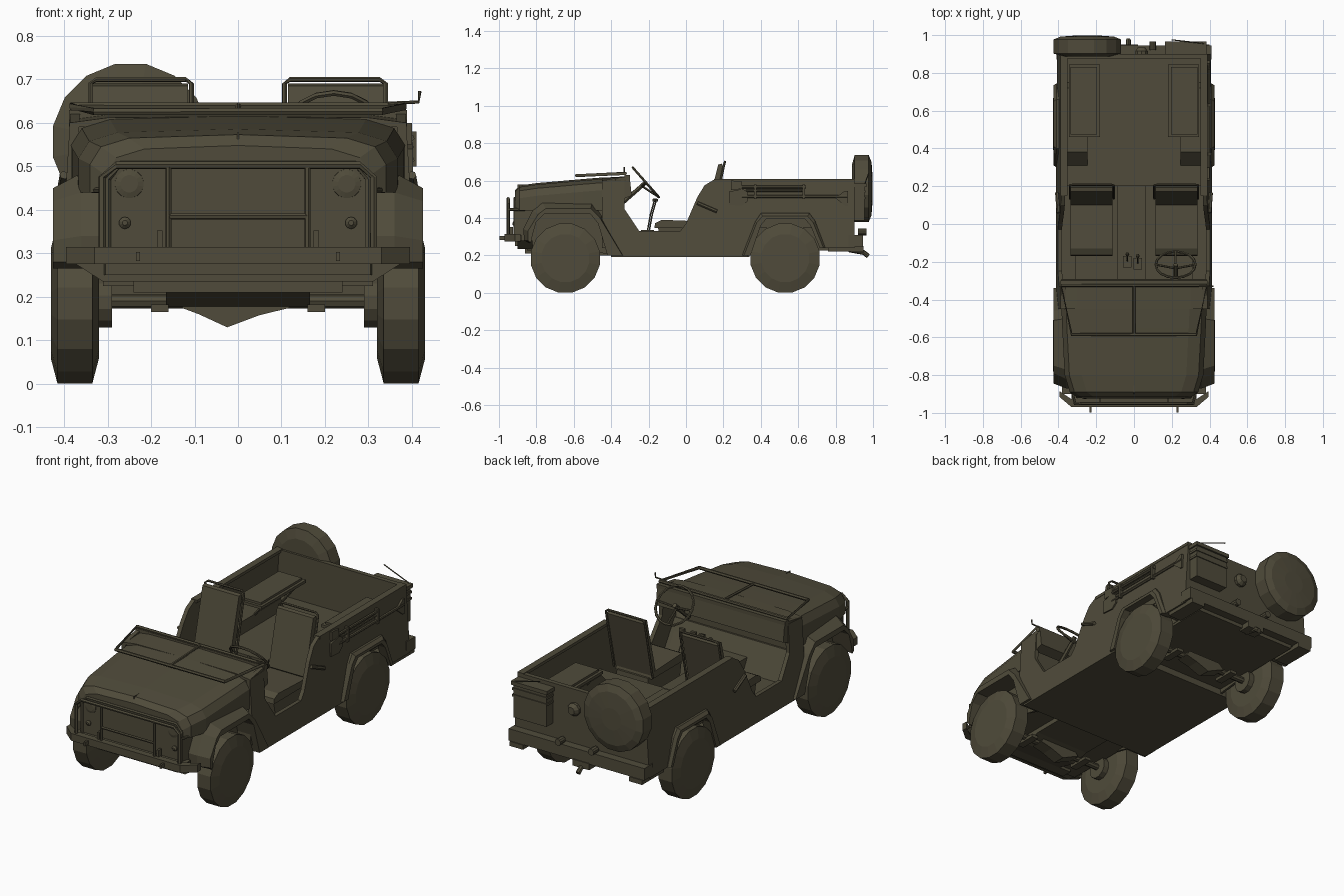
import bpy, bmesh, math
from mathutils import Vector

olive = bpy.data.materials.new("olive_drab")
olive.diffuse_color = (0.08, 0.071, 0.043, 1)


def finish(name, bm):
    bmesh.ops.remove_doubles(bm, verts=bm.verts, dist=1e-5)
    bmesh.ops.recalc_face_normals(bm, faces=bm.faces)
    me = bpy.data.meshes.new(name)
    bm.to_mesh(me)
    bm.free()
    me.materials.append(olive)
    ob = bpy.data.objects.new(name, me)
    bpy.context.collection.objects.link(ob)
    return ob


def loft(name, rings, caps=True):
    """Skin a list of equal-length closed rings."""
    bm = bmesh.new()
    vs = [[bm.verts.new(p) for p in r] for r in rings]
    n = len(rings[0])
    for a, b in zip(vs, vs[1:]):
        for i in range(n):
            bm.faces.new((a[i], a[(i + 1) % n], b[(i + 1) % n], b[i]))
    if caps:
        bm.faces.new(vs[0])
        bm.faces.new(vs[-1])
    return finish(name, bm)


def prism(name, pts, a, b, axis='X'):
    """Extrude a 2D outline from a to b along an axis."""
    put = {'X': lambda p, t: (t, p[0], p[1]), 'Y': lambda p, t: (p[0], t, p[1]),
           'Z': lambda p, t: (p[0], p[1], t)}[axis]
    return loft(name, [[put(p, t) for p in pts] for t in (a, b)])


def box(name, x0, x1, y0, y1, z0, z1):
    return prism(name, [(x0, y0), (x1, y0), (x1, y1), (x0, y1)], z0, z1, 'Z')


def tube(name, pts, r=0.007, n=6, closed=False):
    """Mitred round bar through points."""
    P = [Vector(p) for p in pts]
    rings, up = [], None
    for i, p in enumerate(P):
        prv = P[i - 1] if i or closed else p
        nxt = P[(i + 1) % len(P)] if i < len(P) - 1 or closed else p
        t = (nxt - prv).normalized()
        up = t.orthogonal() if up is None else up - t * up.dot(t)
        up.normalize()
        s = t.cross(up)
        rings.append([p + r * (math.cos(k * math.tau / n) * up + math.sin(k * math.tau / n) * s) for k in range(n)])
    return loft(name, rings + rings[:1] if closed else rings, not closed)


def lathe(name, prof, c, axis='X', n=16):
    """Spin (offset, radius) points about an axis through c."""
    rings = []
    for t, r in prof:
        ring = []
        for k in range(n):
            a = (k + 0.5) * math.tau / n
            u, v = r * math.cos(a), r * math.sin(a)
            ring.append((c[0] + t, c[1] + u, c[2] + v) if axis == 'X' else (c[0] + u, c[1] + t, c[2] + v))
        rings.append(ring)
    return loft(name, rings)


# ---- wheels, hubs and axles
tyre = [(-.055, .13), (-.04, .188), (.04, .188), (.055, .13)]
for y, nm in ((-.645, "front"), (.53, "rear")):
    for s in (1, -1):
        lathe(nm + "_wheel", tyre, (.375 * s, y, .185))
        lathe(nm + "_hub", [(-.016, .06), (.016, .06)], (.306 * s, y, .188), n=12)
        box(nm + "_spring", .18 * s - .02, .18 * s + .02, y - .06, y + .06, .165, .182)
    tube(nm + "_axle", [(-.3, y, .19), (.3, y, .19)], .017, 8)
    prism(nm + "_differential", [(-.13, .175), (-.09, .16), (-.025, .13), (.05, .158), (.12, .175), (.1, .205), (-.1, .205)],
          y - .03, y + .04, 'Y')
prism("skid_plate", [(-.84, .255), (-.84, .22), (-.68, .178), (-.58, .2), (-.4, .2), (-.4, .255)], -.165, .165)

# ---- body sides, leaning in towards the top
side = [(-.33, .62), (-.33, .45), (-.25, .33), (-.03, .33), (0, .37), (.06, .51), (.1, .575), (.15, .605), (.9, .605),
        (.9, .24), (.73, .24), (.67, .38), (.63, .41), (.43, .41), (.39, .38), (.33, .19), (-.4, .19), (-.45, .4),
        (-.45, .6)]
lean = lambda z: .412 - .062 * (z - .19)
for s in (1, -1):
    loft("body_side", [[(s * (lean(z) - d), y, z) for y, z in side] for d in (0, .022)])
    box("bed_rail", *sorted((.352 * s, .389 * s)), .15, .9, .592, .608)
    tube("grab_bar", [(.4 * s, .06, .48), (.408 * s, .165, .435)], .01)

    # front fender with sloped outer edge
    outer = [(-.33, .2), (-.45, .41), (-.5, .485), (-.77, .485), (-.82, .44), (-.87, .34), (-.865, .28), (-.835, .265)]
    inner = [(-.82, .31), (-.8, .38), (-.76, .42), (-.51, .42), (-.47, .37), (-.42, .2)]
    low = [(-.34, .2), (-.46, .4), (-.51, .45), (-.75, .45), (-.79, .42), (-.845, .33), (-.845, .28), (-.83, .265)]
    loft("front_fender", [[(x * s, y, z) for y, z in o + inner] for x, o in ((.3, outer), (.36, outer), (.425, low))])
    # rear wheel flare
    outer = [(.3, .2), (.37, .38), (.4, .425), (.66, .425), (.69, .385), (.745, .24)]
    inner = [(.715, .24), (.665, .36), (.635, .395), (.43, .395), (.4, .36), (.345, .2)]
    low = [(.31, .2), (.378, .375), (.41, .41), (.65, .41), (.68, .375), (.735, .24)]
    loft("rear_flare", [[(x * s, y, z) for y, z in o + inner] for x, o in ((.375, outer), (.41, outer), (.425, low))])
    # inner wheel wells
    prism("front_well", [(-.4, .2), (-.46, .42), (-.8, .42), (-.84, .25), (-.6, .25)], .3 * s, .312 * s)
    prism("rear_well", [(.33, .2), (.39, .42), (.67, .42), (.73, .24)], .3 * s, .312 * s)

# ---- hood, engine bay and cowl shell
rings = []
for y, w, top in ((-.915, .305, .545), (-.89, .34, .57), (-.8, .367, .583), (-.55, .38, .605), (-.45, .384, .613)):
    k = min(.31, w)
    half = [(k, .25), (k, .44), (w, .44), (w, top - .065), (w - .025, top - .025), (w - .09, top - .005)]
    rings.append([(x, y, z) for x, z in half + [(0, top + .003)] + [(-x, z) for x, z in half[::-1]]])
loft("hood", rings)
half = [(.386, .59), (.388, .6), (.3, .612)]
loft("cowl_panel", [[(x, y, z + d) for x, z in half + [(0, .615)] + [(-x, z) for x, z in half[::-1]]]
                    for y, d in ((-.45, 0), (-.32, .007))])
prism("toe_board", [(-.45, .4), (-.44, .4), (-.36, .24), (-.45, .24)], -.39, .39)
box("hood_crease", -.002, .002, -.9, -.84, .55, .578)
tube("grille_surround", [(-.3, -.915, .3), (-.3, -.915, .47), (-.27, -.915, .505), (.27, -.915, .505),
                         (.3, -.915, .47), (.3, -.915, .3)], .008)
prism("front_apron", [(-.38, .28), (.38, .28), (.31, .235), (-.31, .235)], -.9, -.82, 'Y')
box("front_crossmember", -.24, .24, -.86, -.8, .21, .24)

# ---- front bumper, grille guard and lights
prism("front_bumper", [(-.33, -.97), (.33, -.97), (.395, -.915), (.395, -.885), (.32, -.935), (-.32, -.935),
                       (-.395, -.885), (-.395, -.915)], .275, .315, 'Z')
tube("guard_frame", [(-.312, -.95, .31), (-.312, -.95, .475), (-.28, -.95, .503), (.28, -.95, .503),
                     (.312, -.95, .475), (.312, -.95, .31)], .009)
tube("guard_crossbar", [(-.16, -.95, .385), (.16, -.95, .385)])
box("bumper_base", -.33, .33, -.94, -.88, .275, .31)
for s in (1, -1):
    tube("guard_upright", [(.16 * s, -.95, .31), (.16 * s, -.95, .5)])
    tube("guard_brace", [(.312 * s, -.95, .445), (.335 * s, -.86, .445)])
    lathe("headlight", [(-.006, .02), (-.002, .033), (.01, .034)], (.25 * s, -.915, .46), 'Y')
    lathe("marker_light", [(-.015, .006), (-.008, .014), (.01, .014)], (.26 * s, -.912, .37), 'Y', 10)
    box("tow_hook", .23 * s - .005, .23 * s + .005, -.998, -.96, .282, .303)
    box("bumper_bracket", .18 * s - .006, .18 * s + .006, -.95, -.925, .31, .352)

# ---- folded windshield frame lying open on the hood
tube("windshield_frame", [(-.385, -.325, .638), (.385, -.325, .638), (.33, -.585, .626), (-.33, -.585, .626)], .009, closed=True)
tube("windshield_divider", [(0, -.325, .638), (0, -.585, .626)], .007)
box("windshield_hinge", -.388, .388, -.33, -.3, .605, .63)
tube("mirror_arm", [(.345, -.33, .645), (.415, -.33, .648), (.418, -.33, .673)], .004)

# ---- floor and bed
box("cabin_floor", -.4, .4, -.4, .34, .19, .24)
box("chassis_floor", -.31, .31, -.85, .9, .225, .25)
box("bed_floor", -.38, .38, .2, .9, .345, .36)
box("bed_front_wall", -.38, .38, .2, .215, .2, .36)
box("rear_underfloor", -.39, .39, .72, .9, .24, .26)
box("transmission_tunnel", -.09, .06, -.42, .2, .24, .32)
box("tailgate", -.387, .387, .875, .9, .24, .605)
prism("dashboard", [(-.34, .61), (-.3, .61), (-.29, .52), (-.34, .5)], -.385, .385)
for s in (1, -1):
    prism("wheel_housing", [(.31, .36), (.38, .43), (.72, .43), (.75, .36)], .245 * s, .385 * s)
    # folding bench with padded top
    box("bench_frame", *sorted((.18 * s, .345 * s)), .46, .845, .485, .5)
    box("bench_pad", *sorted((.195 * s, .335 * s)), .475, .83, .5, .512)
    for y in (.5, .8):
        tube("bench_leg", [(.2 * s, y, .487), (.3 * s, y, .36)], .007)

    # front seats
    xs = (.115 * s, .335 * s)
    prism("seat_base", [(-.13, .24), (.15, .24), (.14, .35), (-.15, .35)], .13 * s, .32 * s)
    prism("seat_cushion", [(-.17, .345), (-.165, .372), (-.13, .39), (.12, .38), (.13, .345)], *xs)
    prism("seat_back", [(.1, .39), (.13, .365), (.2, .675), (.192, .69), (.172, .685)], *xs)
    tube("seat_frame", [(x * s, y, z) for x, y, z in
         ((.107, .135, .36), (.107, .205, .69), (.12, .208, .7), (.325, .208, .7), (.34, .205, .69), (.34, .135, .36))], .006)

# ---- driving controls
c, u = Vector((.22, -.215, .59)), Vector((0, -.66, .75))
rim = [c + .105 * (math.cos(a) * Vector((1, 0, 0)) + math.sin(a) * u) for a in [i * math.tau / 16 for i in range(16)]]
tube("steering_wheel", rim, .007, closed=True)
for i in (0, 8, 12):
    tube("steering_spoke", [c - Vector((0, .02, .02)), rim[i]], .006)
tube("steering_column", [c, (.22, -.34, .48)], .012)
for x, y in ((-.035, -.2), (.02, -.21)):
    tube("gear_lever", [(x, y, .31), (x, y + .02, .42), (x, y + .04, .49)], .004)
    box("lever_boot", x - .022, x + .022, y - .03, y + .03, .315, .335)
    lathe("lever_knob", [(-.01, .006), (0, .011), (.01, .006)], (x, y + .04, .495), 'Y', 8)
for x in (.15, .2, .27):
    box("pedal", x - .015, x + .015, -.36, -.345, .35, .4)

# ---- tools on the right side
for z, y0, y1, r in ((.565, .3, .64, .008), (.515, .3, .86, .008), (.545, .32, .62, .006)):
    tube("tool_handle", [(.398, y0, z), (.398, y1, z)], r)
prism("shovel_blade", [(.23, .47), (.3, .465), (.33, .49), (.33, .54), (.3, .555), (.23, .54)], .39, .402)
prism("axe_head", [(.24, .55), (.3, .555), (.3, .595), (.24, .6)], .385, .4)
prism("shovel_grip", [(.8, .51), (.85, .545), (.865, .545), (.865, .465), (.85, .465), (.8, .505)], .39, .402)
for y in (.37, .63):
    box("tool_strap", .38, .41, y - .006, y + .006, .5, .58)

# ---- rear: spare wheel, stowage, bumper, hitch
lathe("spare_wheel", [(-.065, .13), (-.05, .182), (.025, .182), (.04, .145), (.046, .06)], (-.247, .952, .557), 'Y')
box("stowage_box", .175, .375, .9, .955, .385, .57)
box("stowage_lid", .165, .383, .895, .965, .565, .585)
for z in (.5, .535):
    box("stowage_band", .17, .38, .895, .96, z, z + .012)
tube("antenna", [(.38, .955, .58), (.2, .975, .635)], .003)
box("rear_bumper", -.41, .41, .87, .945, .245, .31)
for x in (-.36, .36):
    box("rear_step", x - .04, x + .04, .76, .95, .22, .245)
for x in (-.1, .1):
    lathe("tow_shackle", [(-.02, .018), (.025, .018)], (x, .94, .325), 'Y', 10)
lathe("rear_lamp", [(-.02, .035), (.01, .035), (.03, .02)], (.04, .905, .5), 'Y', 10)
tube("hitch_bar", [(-.03, .87, .23), (-.03, .95, .215), (-.03, .975, .195)], .013, 8)
box("hitch_plate", -.08, .02, .88, .95, .215, .25)
